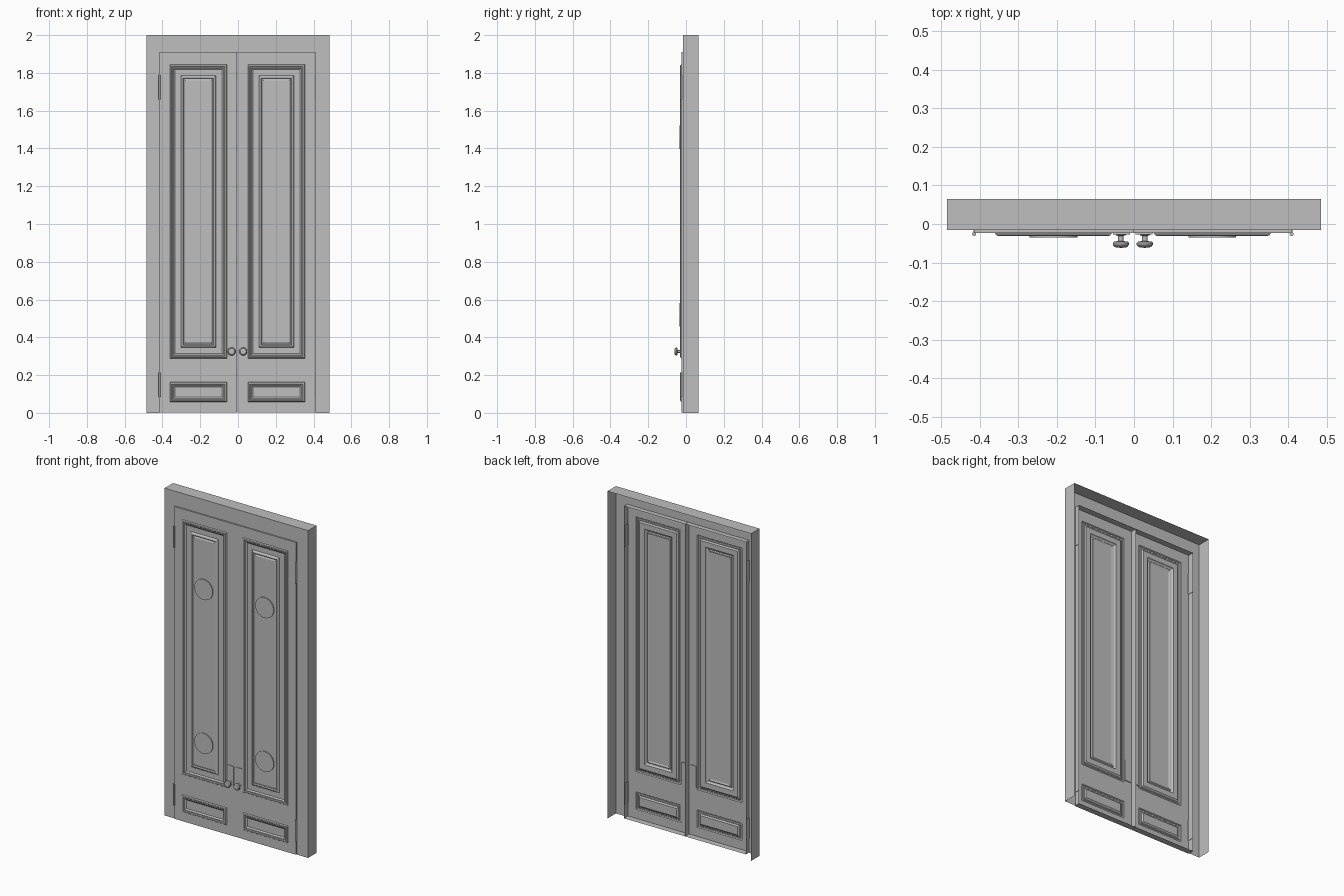
import bpy, bmesh, math
from mathutils import Matrix

cube = bpy.data.objects.get("Cube")
if cube:
    bpy.data.objects.remove(cube, do_unlink=True)

grey = bpy.data.materials.new("plain grey paint")
grey.use_nodes = True
COLOR = (0.52, 0.52, 0.52, 1)
grey.diffuse_color = COLOR
grey.node_tree.nodes["Principled BSDF"].inputs["Base Color"].default_value = COLOR

CX = -0.003        # centre line between the two leaves
FRAME_Y = -0.016   # face of the surround
LEAF_Y = -0.024    # face of the leaves
LEAF_BACK = 0.014
HALF, TOP = 0.412, 1.91


def finish(name, bm, smooth=False):
    mesh = bpy.data.meshes.new(name)
    bm.to_mesh(mesh)
    bm.free()
    mesh.materials.append(grey)
    obj = bpy.data.objects.new(name, mesh)
    bpy.context.collection.objects.link(obj)
    if smooth:
        bpy.ops.object.select_all(action='DESELECT')
        obj.select_set(True)
        bpy.context.view_layer.objects.active = obj
        bpy.ops.object.shade_smooth_by_angle(angle=math.radians(35))
    return obj


def rect(bm, x0, x1, z0, z1, y, inset=0):
    x0, x1, z0, z1 = x0 + inset, x1 - inset, z0 + inset, z1 - inset
    return [bm.verts.new((x, y, z)) for x, z in ((x0, z0), (x1, z0), (x1, z1), (x0, z1))]


def loft(bm, a, b, sides=range(4)):
    for i in sides:
        j = (i + 1) % 4
        bm.faces.new((a[i], a[j], b[j], b[i]))


def box(name, x0, x1, y0, y1, z0, z1):
    bm = bmesh.new()
    front = rect(bm, x0, x1, z0, z1, y0)
    back = rect(bm, x0, x1, z0, z1, y1)
    loft(bm, back, front)
    bm.faces.new(front)
    bm.faces.new(back[::-1])
    return finish(name, bm)


def cylinder(name, loc, radius, depth, axis, segments):
    bm = bmesh.new()
    turn = Matrix.Rotation(math.pi / 2, 4, 'X') if axis == 'Y' else Matrix()
    bmesh.ops.create_cone(bm, cap_ends=True, segments=segments, radius1=radius,
                          radius2=radius, depth=depth, matrix=Matrix.Translation(loc) @ turn)
    return finish(name, bm, True)


# Surround: shallow shell, open at the back and at the floor
bm = bmesh.new()
W = 0.485
loft(bm, rect(bm, -W, W, 0, 2, 0.065), rect(bm, -W, W, 0, 2, FRAME_Y), (1, 2, 3))
for x0, x1, z0, z1 in ((-W, CX - HALF, 0, TOP), (CX + HALF, W, 0, TOP), (-W, W, TOP, 2)):
    bm.faces.new(rect(bm, x0, x1, z0, z1, FRAME_Y))
finish("door_surround", bm)

# Moulding profiles: inset from the panel edge, depth
OUTER = [(0, LEAF_Y), (0.004, -0.030), (0.010, -0.031), (0.014, -0.027),
         (0.019, -0.027), (0.027, -0.021)]
INNER = [(0.059, -0.021), (0.064, -0.028), (0.071, -0.031), (0.076, -0.026),
         (0.080, -0.026), (0.086, -0.029)]
PANEL_X = (0.055, 0.358)
LOW_Z, HIGH_Z = (0.058, 0.164), (0.288, 1.845)


def moulding(bm, x0, x1, z0, z1, profile):
    loops = [rect(bm, x0, x1, z0, z1, y, inset) for inset, y in profile]
    for a, b in zip(loops, loops[1:]):
        loft(bm, a, b)
    bm.faces.new(loops[-1])


for side, label in ((1, "left"), (-1, "right")):
    def span(a, b):
        return sorted((CX + side * a, CX + side * b))

    # Leaf: hollow sheet with returned edges and moulded panels
    bm = bmesh.new()
    x0, x1 = span(0.001, HALF)
    p0, p1 = span(*PANEL_X)
    loft(bm, rect(bm, x0, x1, 0.002, TOP, LEAF_BACK), rect(bm, x0, x1, 0.002, TOP, LEAF_Y))
    xs = (x0, p0, p1, x1)
    zs = (0.002, *LOW_Z, *HIGH_Z, TOP)
    for i in range(3):
        for k in range(5):
            if not (i == 1 and k in (1, 3)):
                bm.faces.new(rect(bm, xs[i], xs[i + 1], zs[k], zs[k + 1], LEAF_Y))
    moulding(bm, p0, p1, *LOW_Z, OUTER)
    moulding(bm, p0, p1, *HIGH_Z, OUTER + INNER)
    bmesh.ops.remove_doubles(bm, verts=bm.verts, dist=0.0001)
    finish(label + "_door_leaf", bm)

    # Round plates on the tall panel
    for z, level in ((1.46, "upper"), (0.52, "lower")):
        cylinder(f"{label}_{level}_disc", (CX + side * 0.206, -0.0323, z), 0.062, 0.006, 'Y', 48)

    # Lock plate and turned knob
    a, b = span(0.007, 0.051)
    box(label + "_lock_plate", a, b, -0.027, -0.020, 0.30, 0.43)
    bm = bmesh.new()
    outline = [(0.013, -0.024), (0.013, -0.029), (0.007, -0.031), (0.007, -0.044),
               (0.018, -0.046), (0.021, -0.049), (0.021, -0.054), (0.016, -0.060),
               (0.010, -0.061), (0, -0.062)]
    verts = [bm.verts.new((r, y, 0)) for r, y in outline]
    edges = [bm.edges.new(pair) for pair in zip(verts, verts[1:])]
    bmesh.ops.spin(bm, geom=verts + edges, cent=(0, 0, 0), axis=(0, 1, 0),
                   angle=math.tau, steps=32)
    bmesh.ops.remove_doubles(bm, verts=bm.verts, dist=0.0001)
    bmesh.ops.recalc_face_normals(bm, faces=bm.faces)
    bmesh.ops.translate(bm, verts=bm.verts, vec=(CX + side * 0.031, 0, 0.325))
    finish(label + "_knob", bm, True)

    # Hinges: barrel at the front, leaf folded along the edge
    for z, level in ((1.725, "upper"), (0.15, "lower")):
        cylinder(f"{label}_{level}_hinge_barrel", (CX + side * HALF, -0.026, z),
                 0.005, 0.13, 'Z', 16)
        a, b = span(HALF - 0.002, HALF + 0.002)
        box(f"{label}_{level}_hinge_leaf", a, b, -0.024, 0.010, z - 0.065, z + 0.065)
